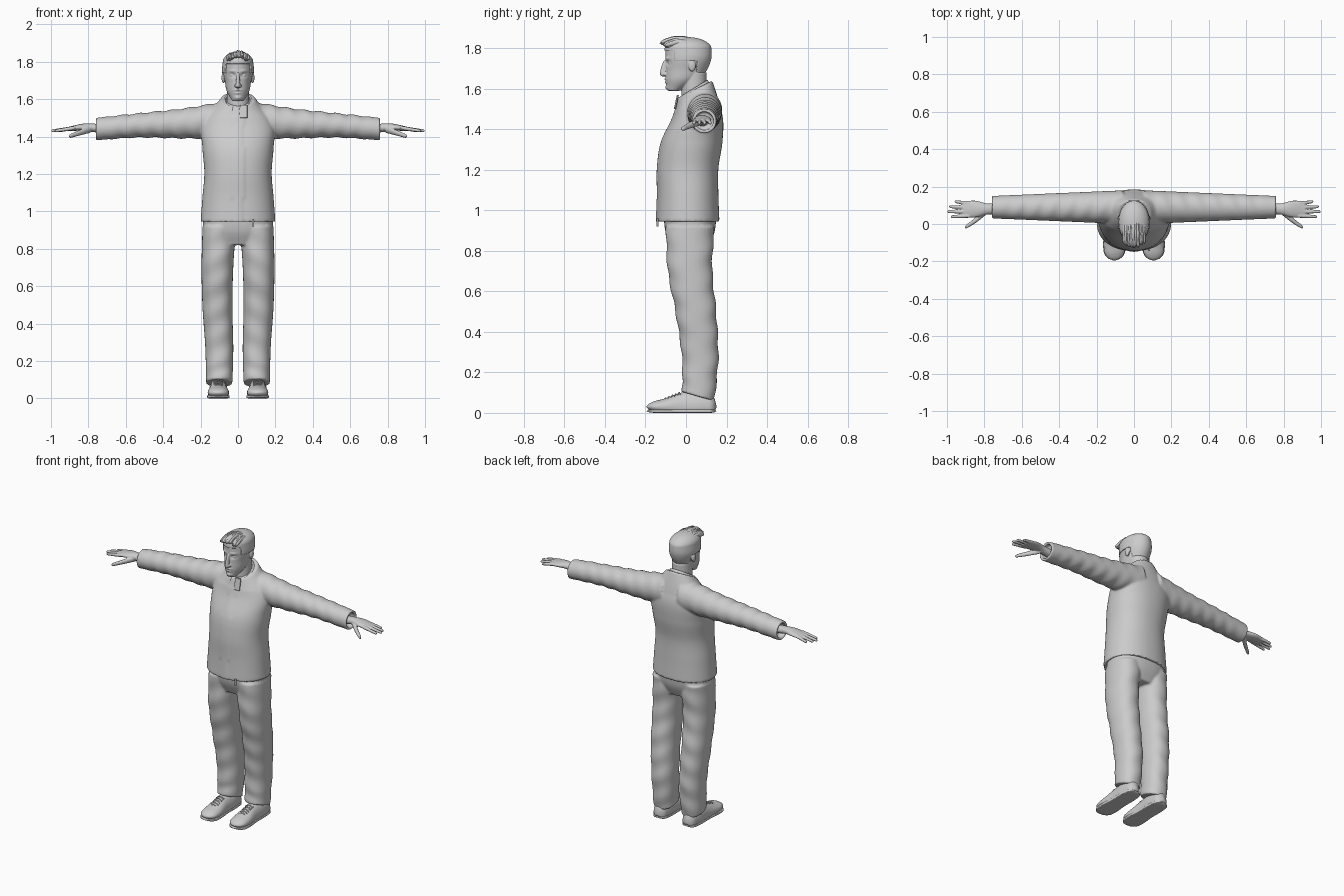
import bpy, bmesh, math, random
from mathutils import Matrix, Vector

random.seed(4)
if "Cube" in bpy.data.objects:
    bpy.data.objects.remove(bpy.data.objects["Cube"])

grey = (0.6, 0.6, 0.6, 1)
clay = bpy.data.materials.new("light_grey")
clay.use_nodes = True
clay.diffuse_color = grey
clay.node_tree.nodes["Principled BSDF"].inputs["Base Color"].default_value = grey
SIDES = ((1, "left"), (-1, "right"))


def sample(values, t):
    """Read a constant, or a smooth curve through evenly spaced values."""
    if not isinstance(values, (list, tuple)):
        return values
    last = len(values) - 1
    place = min(t * last, last - 1e-6)
    i = int(place)
    f = place - i
    start, end = values[i], values[i + 1]
    before = values[i - 1] if i else 2 * start - end
    after = values[i + 2] if i + 2 <= last else 2 * end - start
    slope_in, slope_out = (end - before) / 2, (after - start) / 2
    ease = f * f * (3 - 2 * f)
    return start + (end - start) * ease + f * (1 - f) * ((1 - f) * slope_in - f * slope_out)


def dome(distance, length):
    """Scale that rounds off the end of a loft."""
    if distance >= length:
        return 1
    return max(0.1, math.sqrt(1 - (1 - distance / length) ** 2))


def loft(bm, axis, span, centre, radius, side=1, power=2, sides=32, rings=24,
         round_start=0, round_stop=0, hollow=False, deform=None):
    """Sweep a rounded section along an axis; centre and radius each hold two curves."""
    stations = [(k / rings, 1) for k in range(rings + 1)]
    if hollow:
        stations += [(1, 0.75), (0.95, 0.75)]
    loops = []
    for t, scale in stations:
        scale *= dome(t, round_start) * dome(1 - t, round_stop)
        along = span[0] + (span[1] - span[0]) * t
        loop = []
        for k in range(sides):
            c, s = math.cos(math.tau * k / sides), math.sin(math.tau * k / sides)
            a = sample(centre[0], t) + scale * sample(radius[0], t) * math.copysign(abs(c) ** (2 / power), c)
            b = sample(centre[1], t) + scale * sample(radius[1], t) * math.copysign(abs(s) ** (2 / power), s)
            point = Vector({"x": (along, a, b), "y": (a, along, b), "z": (a, b, along)}[axis])
            if deform:
                deform(point)
            point.x *= side
            loop.append(bm.verts.new(point))
        loops.append(loop)
    for low, high in zip(loops, loops[1:]):
        for k in range(sides):
            bm.faces.new((low[k - 1], low[k], high[k], high[k - 1]))
    bm.faces.new(loops[0])
    bm.faces.new(loops[-1])


def ball(bm, centre, size):
    matrix = Matrix.Translation(centre) @ Matrix.Diagonal((*size, 1))
    bmesh.ops.create_uvsphere(bm, u_segments=20, v_segments=12, radius=1, matrix=matrix)


def finish(bm, name, voxel=0, thickness=0):
    """Turn the mesh into a smooth object, blending or thickening it when asked."""
    bmesh.ops.recalc_face_normals(bm, faces=bm.faces)
    mesh = bpy.data.meshes.new(name)
    bm.to_mesh(mesh)
    bm.free()
    for polygon in mesh.polygons:
        polygon.use_smooth = True
    mesh.materials.append(clay)
    part = bpy.data.objects.new(name, mesh)
    bpy.context.collection.objects.link(part)
    if voxel:
        blend = part.modifiers.new("blend", "REMESH")
        blend.mode, blend.voxel_size, blend.use_smooth_shade = "VOXEL", voxel, True
        part.modifiers.new("soften", "SMOOTH").iterations = 2
    if thickness:
        part.modifiers.new("thickness", "SOLIDIFY").thickness = thickness


# Jacket: torso and hollow-ended sleeves blended into one skin
def shape_torso(point):
    # Raised closing strip down the front, and a neckline that drops forward
    if point.y < 0 and abs(point.x) < 0.03:
        point.y -= 0.004
    point.z += (point.y - 0.05) * 5 * max(0, point.z - 1.5)


def fold_sleeve(point):
    point.z += 0.003 * math.sin(point.x * 70 + point.y * 25) * min(1, max(0, 6 - point.x * 8))


bm = bmesh.new()
loft(bm, "z", (0.945, 1.6), (0, (0.01, 0.01, 0.01, 0.03, 0.06, 0.05)),
     ((0.2, 0.19, 0.18, 0.19, 0.19, 0.09), (0.155, 0.15, 0.15, 0.15, 0.12, 0.08)),
     power=2.2, sides=96, rings=40, deform=shape_torso)
for side, label in SIDES:
    loft(bm, "x", (0.06, 0.76), (0.09, (1.49, 1.47, 1.46, 1.44)),
         ((0.09, 0.08, 0.07, 0.06), (0.1, 0.08, 0.065, 0.06)),
         side, rings=60, hollow=True, deform=fold_sleeve)
finish(bm, "jacket", voxel=0.007)

# Stand collar with a front gap, a folded flap and the hem pull
bm = bmesh.new()
columns = []
for k in range(49):
    turn = 0.1 + (math.tau - 0.5) * k / 48
    base = 1.55 - 0.045 * math.cos(turn)
    columns.append([bm.verts.new(((0.09 - lift / 3) * math.sin(turn),
                                  0.04 - lift / 8 - (0.09 - lift / 3) * math.cos(turn),
                                  base + lift)) for lift in (0, 0.025, 0.05)])
for near, far in zip(columns, columns[1:]):
    for i in range(2):
        bm.faces.new((near[i], far[i], far[i + 1], near[i + 1]))
finish(bm, "collar", thickness=0.009)

bm = bmesh.new()
loft(bm, "z", (1.5, 1.57), (0.03, (-0.055, -0.04)), (0.02, 0.005), power=4)
finish(bm, "collar_flap")
bm = bmesh.new()
loft(bm, "z", (0.92, 0.96), (0.08, -0.14), (0.006, 0.005), power=4, sides=16)
finish(bm, "hem_pull")


# Trousers: hips and two legs blended, with hems rising to the front
def shape_leg(point):
    point.y += 0.003 * math.sin(point.z * 45 + point.x * 20)
    point.z += (0.15 - point.y) * 2 * max(0, 0.2 - point.z)


bm = bmesh.new()
loft(bm, "z", (0.82, 0.96), (0, 0.02), ((0.15, 0.18, 0.19), (0.09, 0.12, 0.13)), power=2.4, sides=48)
for side, label in SIDES:
    loft(bm, "z", (0.055, 0.92), ((0.1, 0.1, 0.11, 0.11, 0.1), (0.06, 0.07, 0.05, 0.02, 0.02)),
         ((0.07, 0.09), (0.08, 0.12)), side, power=2.2, rings=60, deform=shape_leg)
finish(bm, "trousers", voxel=0.007)


# Shoes with flat soles and crossed laces
def flatten_bottom(point):
    point.z = max(point.z, 0.01)


shoe_span, shoe_width = (-0.195, 0.15), (0.05, 0.057, 0.05, 0.05, 0.04)
for side, label in SIDES:
    bm = bmesh.new()
    loft(bm, "y", shoe_span, (0.105, 0.03), (shoe_width, (0.02, 0.04, 0.07, 0.08, 0.06)), side,
         rings=40, round_start=0.15, round_stop=0.1, deform=flatten_bottom)
    finish(bm, label + "_shoe")
    bm = bmesh.new()
    loft(bm, "y", shoe_span, (0.105, 0.009), ([w + 0.003 for w in shoe_width], 0.009), side,
         power=6, rings=40, round_start=0.15, round_stop=0.1)
    finish(bm, label + "_sole")
    bm = bmesh.new()
    for row in range(5):
        y, z = row / 60 - 0.1, 0.074 + row / 150
        for lean in (-0.006, 0.006):
            loft(bm, "x", (0.08, 0.13), ((y - lean, y + lean), (z - 0.01, z, z - 0.01)),
                 (0.003, 0.003), side, sides=8, rings=8)
    finish(bm, label + "_laces")

# Hands: palm, four spread fingers and a thumb
for side, label in SIDES:
    bm = bmesh.new()
    loft(bm, "x", (0.72, 0.915), (0.08, (1.44, 1.45, 1.44)),
         ((0.03, 0.03, 0.045, 0.042), (0.025, 0.02, 0.01)), side)
    for finger, tip in enumerate((0.96, 0.99, 1, 0.98)):
        slim = (0.011, 0.008)
        knuckle, end = 0.11 - finger * 0.022, 0.12 - finger * 0.027
        loft(bm, "x", (0.88, tip), ((knuckle, end), (1.445, 1.43)), (slim, slim), side,
             sides=16, round_stop=0.1)
    thick = (0.02, 0.01)
    loft(bm, "x", (0.79, 0.905), ((0.07, 0.02, -0.02), (1.44, 1.4)), (thick, thick), side,
         sides=16, round_stop=0.1)
    finish(bm, label + "_hand", voxel=0.0035)


# Head: skull sculpted with soft bumps, then neck, nose, eyes and ears
def skull(bm, grow, deform=None):
    widths = [w + grow for w in (0.03, 0.06, 0.07, 0.08, 0.076, 0.07)]
    depths = [d + grow for d in (0.03, 0.08, 0.1, 0.11, 0.11, 0.1)]
    loft(bm, "z", (1.59, 1.85 + grow), (0, (-0.06, -0.02, 0, 0.01, 0.01, 0.01)), (widths, depths),
         sides=96, rings=80, round_stop=0.2, deform=deform)


def bump(point, x, z, width, height, push):
    reach = ((abs(point.x) - x) / width) ** 2 + ((point.z - z) / height) ** 2
    return push * math.exp(-reach)


def sculpt_face(point):
    if point.y < 0:
        sockets = bump(point, 0.03, 1.727, 0.014, 0.009, 0.013)
        brows = bump(point, 0.03, 1.75, 0.02, 0.007, -0.006)
        upper_lip = bump(point, 0, 1.648, 0.02, 0.004, -0.007)
        lower_lip = bump(point, 0, 1.632, 0.016, 0.004, -0.007)
        chin = bump(point, 0, 1.606, 0.02, 0.01, -0.009)
        point.y += sockets + brows + upper_lip + lower_lip + chin


bm = bmesh.new()
skull(bm, 0, sculpt_face)
loft(bm, "z", (1.5, 1.68), (0, 0.04), (0.06, 0.062))
loft(bm, "z", (1.66, 1.74), (0, (-0.11, -0.11, -0.1)), ((0.016, 0.01, 0.008), (0.02, 0.01)),
     sides=20, round_start=0.15)
for side, label in SIDES:
    ball(bm, (side * 0.03, -0.077, 1.727), (0.014, 0.012, 0.008))
    ball(bm, (side * 0.013, -0.104, 1.672), (0.008, 0.01, 0.007))
    ball(bm, (side * 0.078, 0.03, 1.715), (0.01, 0.018, 0.03))
finish(bm, "head", voxel=0.0035)


# Hair: close cap trimmed along the hairline, with swept-back strands
def below_hairline(face):
    spot = face.calc_center_median()
    if spot.y < -0.06:
        return spot.z < 1.79
    if spot.y < 0.055:
        return spot.z < 1.74
    return spot.z < 1.665


bm = bmesh.new()
skull(bm, 0.005)
bmesh.ops.delete(bm, geom=[f for f in bm.faces if below_hairline(f)], context="FACES")
finish(bm, "hair_cap", thickness=0.008)

bm = bmesh.new()
for strand in range(34):
    x = 0.11 * (strand / 33 - 0.5)
    drop = 7 * x * x + random.uniform(-0.003, 0.005)
    front = 9 * x * x - 0.125 + random.uniform(-0.008, 0.008)
    sway = x + random.uniform(-0.01, 0.01)
    heights = [z - drop for z in (1.83, 1.845, 1.845, 1.82)]
    loft(bm, "y", (front, 0.07), ((sway, x, x), heights), (0.007, (0.008, 0.013, 0.01, 0.005)),
         sides=10, round_start=0.1, round_stop=0.1)
finish(bm, "hair_strands")
